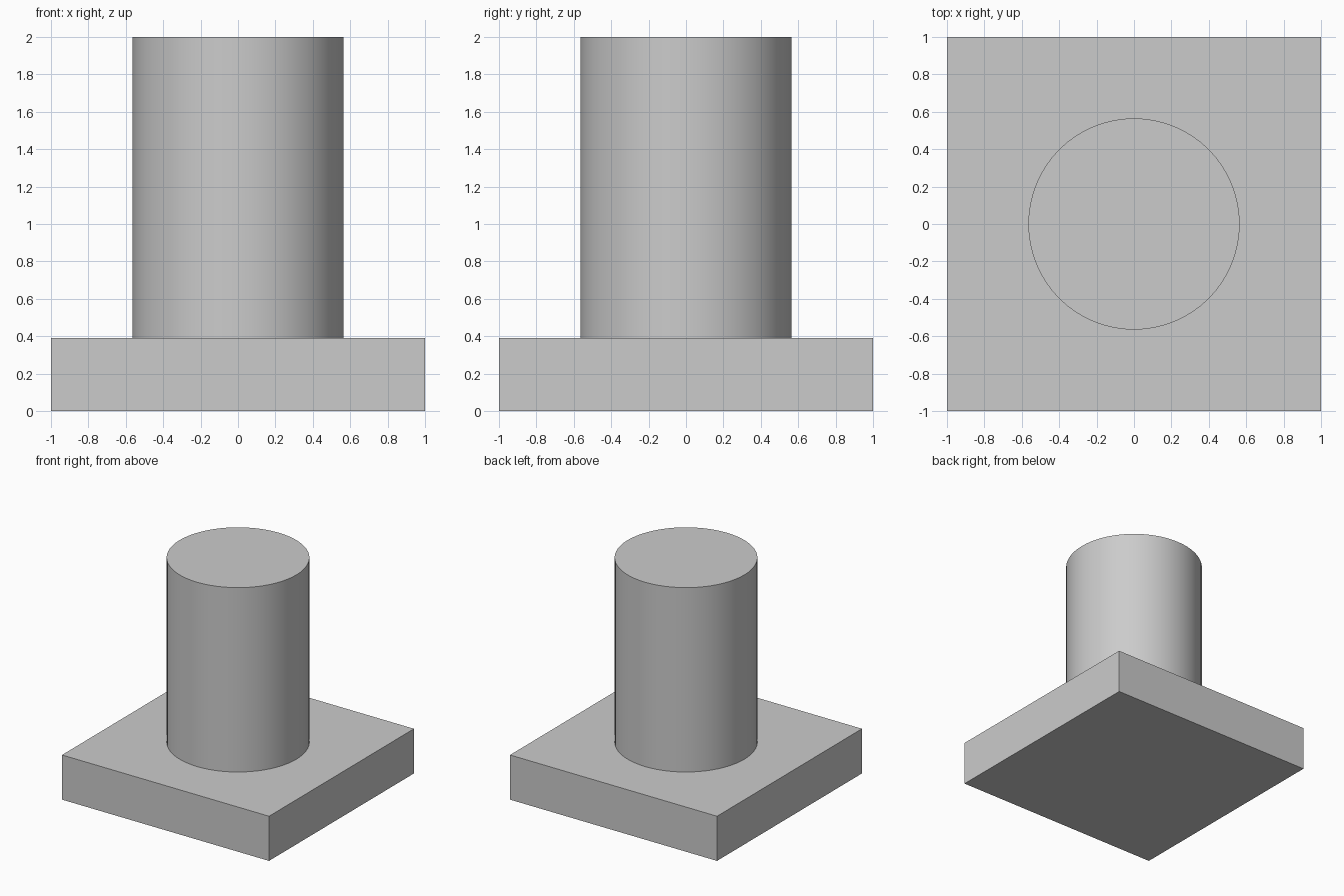
import bpy

# Remove the default object
cube = bpy.data.objects.get("Cube")
if cube:
    bpy.data.objects.remove(cube, do_unlink=True)

BASE_HEIGHT = 0.39
TOP = 2.0
RADIUS = 0.565

# Single grey material
grey = bpy.data.materials.new("light_grey")
grey.use_nodes = True
colour = (0.6, 0.6, 0.6, 1)
grey.diffuse_color = colour
grey.node_tree.nodes["Principled BSDF"].inputs["Base Color"].default_value = colour


def finish(name):
    obj = bpy.context.object
    obj.name = obj.data.name = name
    obj.data.materials.append(grey)
    return obj


# Square base slab
bpy.ops.mesh.primitive_cube_add(size=2, location=(0, 0, BASE_HEIGHT / 2))
base = finish("square_base")
base.scale.z = BASE_HEIGHT / 2
bpy.ops.object.transform_apply(location=False, rotation=False, scale=True)

# Round column standing on the base
bpy.ops.mesh.primitive_cylinder_add(
    vertices=64, radius=RADIUS, depth=TOP - BASE_HEIGHT,
    location=(0, 0, (TOP + BASE_HEIGHT) / 2))
finish("round_column")
bpy.ops.object.shade_smooth_by_angle()
